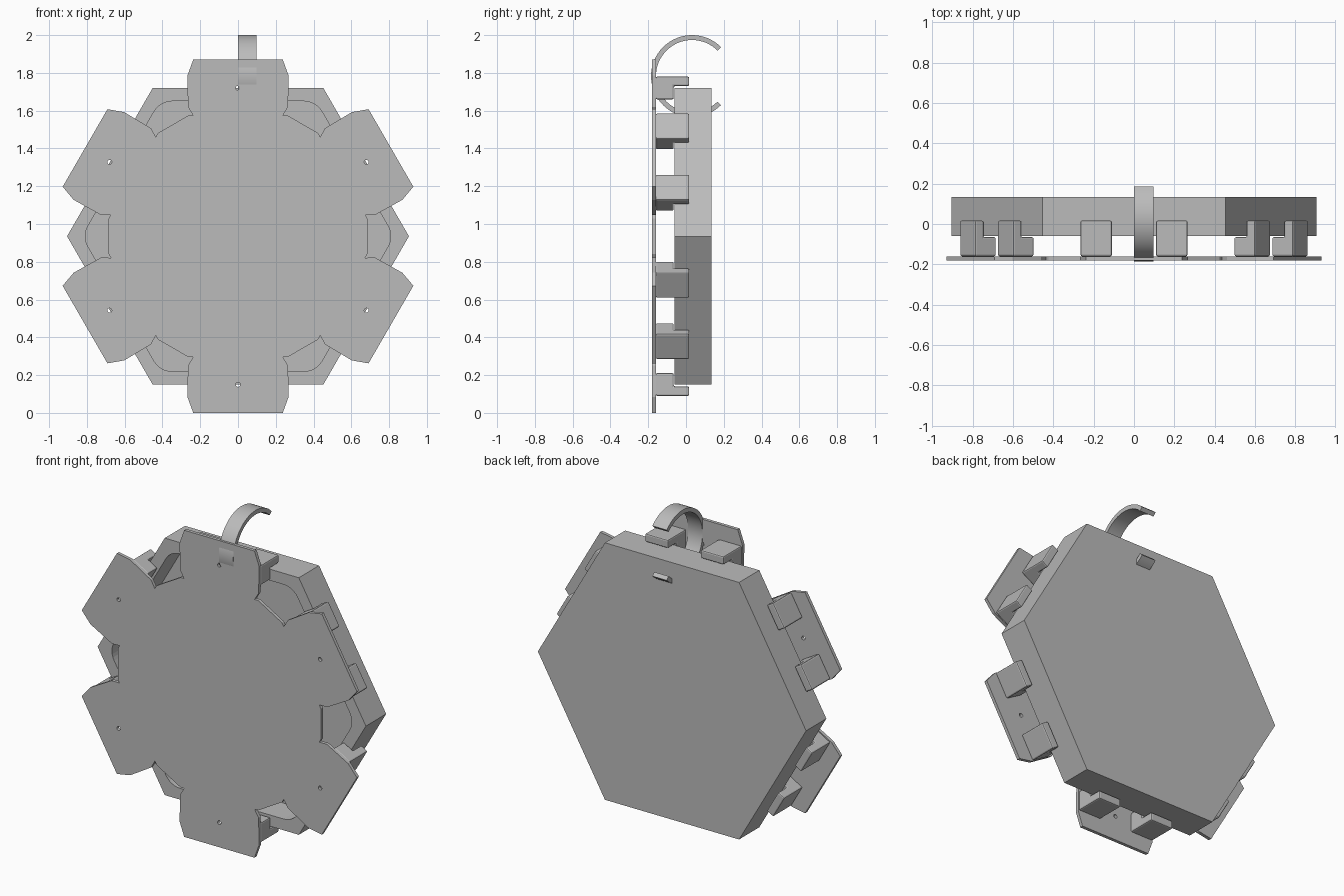
import bpy, bmesh, math
from mathutils import Matrix, Vector

cube = bpy.data.objects.get("Cube")
if cube:
    bpy.data.objects.remove(cube, do_unlink=True)

CENTRE = Matrix.Translation((0, 0, 0.935))
grey = bpy.data.materials.new("plain_grey")
grey.use_nodes = True
grey.diffuse_color = (0.5, 0.5, 0.5, 1)
grey.node_tree.nodes["Principled BSDF"].inputs["Base Color"].default_value = (0.5, 0.5, 0.5, 1)


def extrude(name, points, vector, angle=0.0, bevel=0.0):
    """Sweep a flat outline along a vector, then turn it about the centre."""
    bm = bmesh.new()
    face = bm.faces.new([bm.verts.new(p) for p in points])
    side = bmesh.ops.extrude_face_region(bm, geom=[face])
    moved = [v for v in side["geom"] if isinstance(v, bmesh.types.BMVert)]
    bmesh.ops.translate(bm, verts=moved, vec=Vector(vector))
    bmesh.ops.recalc_face_normals(bm, faces=bm.faces)
    mesh = bpy.data.meshes.new(name)
    bm.to_mesh(mesh)
    bm.free()
    mesh.transform(CENTRE @ Matrix.Rotation(angle, 4, "Y"))
    mesh.materials.append(grey)
    obj = bpy.data.objects.new(name, mesh)
    bpy.context.collection.objects.link(obj)
    if bevel:
        mod = obj.modifiers.new("soft_edges", "BEVEL")
        mod.width = bevel
        mod.segments = 2
    return obj


def plate(name, outline, front, back, angle=0.0):
    return extrude(name, [(x, front, z) for x, z in outline], (0, back - front, 0), angle)


def cut(obj, cutter):
    cutter.hide_render = True
    mod = obj.modifiers.new("cut", "BOOLEAN")
    mod.object = cutter
    mod.solver = "EXACT"
    bpy.context.view_layer.objects.active = obj
    bpy.ops.object.modifier_apply(modifier=mod.name)
    bpy.data.objects.remove(cutter, do_unlink=True)


def ring(radius, count, cx=0.0, cz=0.0):
    step = math.tau / count
    return [(cx + radius * math.cos(i * step), cz + radius * math.sin(i * step)) for i in range(count)]


# Hexagonal tray, closed at the back, with a rounded hollow
tray = plate("tray", ring(0.905, 6), -0.06, 0.135)
round_r, hollow = 0.11, []
for i, (cx, cz) in enumerate(ring((0.715 - round_r) / math.cos(math.pi / 6), 6)):
    for k in range(-3, 4):
        a = math.radians(60 * i + 10 * k)
        hollow.append((cx + round_r * math.cos(a), cz + round_r * math.sin(a)))
cut(tray, plate("hollow_cutter", hollow, -0.2, 0.11))

# Front panel whose long sides meet the flaps
panel = []
for i in range(6):
    a = math.radians(60 * i)
    for t in (-0.262, 0.262):
        panel.append((0.64 * math.sin(a) + t * math.cos(a), 0.64 * math.cos(a) - t * math.sin(a)))
plate("front_panel", panel, -0.18, -0.16)

# Six flaps, each with a screw hole and two hooks over the tray edge
half = [(0.238, 0.64), (0.265, 0.685), (0.268, 0.85), (0.237, 0.935)]
flap_outline = half + [(-x, z) for x, z in reversed(half)]
hook = [(-0.16, 0.725), (-0.065, 0.725), (-0.065, 0.795), (0.017, 0.795), (0.017, 0.845), (-0.16, 0.845)]
for i in range(6):
    a = math.radians(60 * i)
    flap = plate(f"flap_{i + 1}", flap_outline, -0.18, -0.16, a)
    cut(flap, plate("hole_cutter", ring(0.012, 16, 0, 0.785), -0.3, 0, a))
    for side, x in (("a", 0.11), ("b", -0.265)):
        extrude(f"hook_{i + 1}{side}", [(x, y, z) for y, z in hook], (0.155, 0, 0), a, 0.008)

# Open curved strap threaded through the top flap and the tray back
arc = [math.radians(45 + 270 * i / 48) for i in range(49)]
profile = [(r * math.cos(a), r * math.sin(a))
           for r, angles in ((0.217, arc), (0.191, arc[::-1])) for a in angles]
strap = extrude("hanging_strap", [(0, 0.032 + y, 0.848 + z) for y, z in profile], (0.097, 0, 0))
bpy.ops.object.select_all(action="DESELECT")
strap.select_set(True)
bpy.context.view_layer.objects.active = strap
bpy.ops.object.shade_smooth_by_angle(angle=math.radians(30))
